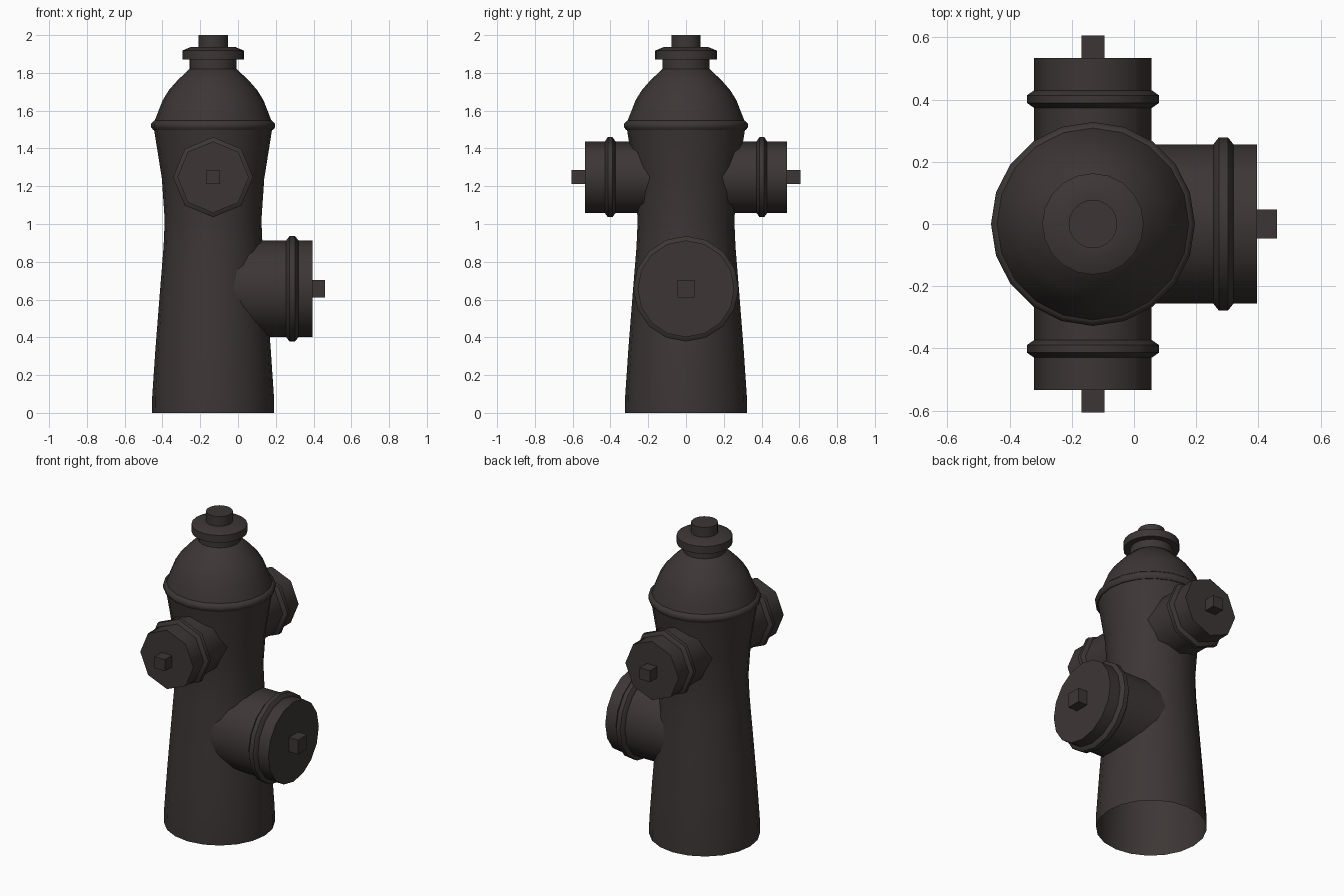
import bpy, bmesh, math
from mathutils import Matrix, Vector

if "Cube" in bpy.data.objects:
    bpy.data.objects.remove(bpy.data.objects["Cube"])

CX = -0.132  # hydrant axis

iron = bpy.data.materials.new("dark iron")
iron.diffuse_color = (0.046, 0.037, 0.036, 1)
iron.use_nodes = True
iron.node_tree.nodes["Principled BSDF"].inputs["Base Color"].default_value = iron.diffuse_color


def finish(name, bm, matrix, angle):
    bmesh.ops.recalc_face_normals(bm, faces=bm.faces)
    bm.transform(matrix)
    me = bpy.data.meshes.new(name)
    bm.to_mesh(me)
    bm.free()
    me.materials.append(iron)
    for p in me.polygons:
        p.use_smooth = True
    me.set_sharp_from_angle(angle=math.radians(angle))
    ob = bpy.data.objects.new(name, me)
    bpy.context.collection.objects.link(ob)
    return ob


def lathe(name, profile, sides, matrix, cap_end=False, closed=False, angle=50):
    """Spin (radius, height) points around local z."""
    bm = bmesh.new()
    rings = []
    for r, z in profile:
        rings.append([bm.verts.new((r * math.cos(2 * math.pi * i / sides),
                                    r * math.sin(2 * math.pi * i / sides), z))
                      for i in range(sides)])
    pairs = list(zip(rings, rings[1:]))
    if closed:
        pairs.append((rings[-1], rings[0]))
    for a, b in pairs:
        for i in range(sides):
            j = (i + 1) % sides
            bm.faces.new((a[i], a[j], b[j], b[i]))
    if cap_end:
        bm.faces.new(rings[-1])
    return finish(name, bm, matrix, angle)


def box(name, half, z0, z1, matrix):
    bm = bmesh.new()
    bmesh.ops.create_cube(bm, size=1)
    local = (Matrix.Translation((0, 0, (z0 + z1) / 2))
             @ Matrix.Diagonal((2 * half, 2 * half, z1 - z0, 1)))
    return finish(name, bm, matrix @ local, 30)


base = Matrix.Translation((CX, 0, 0))

# barrel, open at the bottom
lathe("barrel", [(.323, 0), (.322, .09), (.305, .34), (.283, .62), (.262, .88),
                 (.256, 1.02), (.271, 1.24), (.314, 1.51)], 20, base)
# rim between barrel and dome
lathe("rim", [(.29, 1.497), (.316, 1.497), (.328, 1.512), (.328, 1.53),
              (.312, 1.548), (.29, 1.548)], 20, base, closed=True)
# domed bonnet
lathe("bonnet", [(.316, 1.52), (.308, 1.55), (.267, 1.655), (.233, 1.71),
                 (.187, 1.762), (.12, 1.825), (.05, 1.84)], 20, base, cap_end=True)
# collar, flange and operating nut
lathe("top_nut", [(.125, 1.80), (.125, 1.87), (.163, 1.87), (.163, 1.918),
                  (.115, 1.938), (.078, 1.938), (.078, 2.0)], 20, base,
      cap_end=True, angle=15 + 10)


def outlet(name, matrix, sides, r, ring_r, end, ring0, ring1, nut_half, nut_end):
    lathe(name + "_pipe", [(r, 0.1), (r, end)], sides, matrix, cap_end=True)
    b = (ring1 - ring0) * 0.28
    lathe(name + "_ring", [(r - .02, ring0), (r, ring0), (ring_r, ring0 + b),
                           (ring_r, ring1 - b), (r, ring1), (r - .02, ring1)],
          sides, matrix, closed=True)
    box(name + "_nut", nut_half, end - .02, nut_end, matrix)


# two side outlets
for name, s in (("front_outlet", 1), ("back_outlet", -1)):
    m = Matrix.Translation((CX, 0, 1.248)) @ Matrix.Rotation(s * math.pi / 2, 4, 'X')
    outlet(name, m, 8, .189, .212, .534, .373, .43, .037, .606)

# large low outlet
m = Matrix.Translation((CX, 0, .657)) @ Matrix.Rotation(math.pi / 2, 4, 'Y')
outlet("large_outlet", m, 16, .256, .279, .395 - CX, .255 - CX, .32 - CX, .046, .46 - CX)
